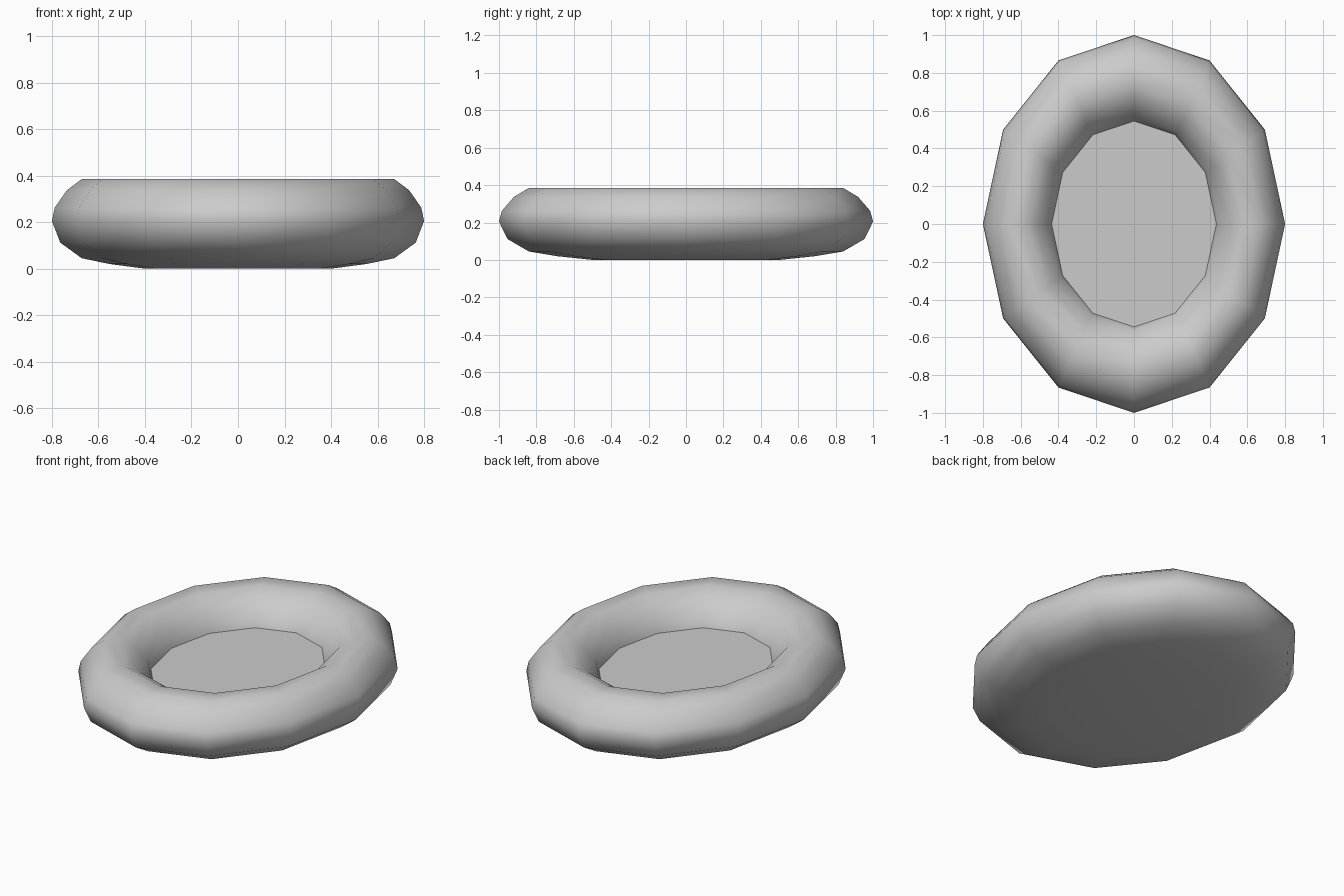
import bpy, bmesh, math

if "Cube" in bpy.data.objects:
    bpy.data.objects.remove(bpy.data.objects["Cube"])

SIDES = 12
RX, RY = 0.8, 1.0


def finish(bm, name, smooth):
    bmesh.ops.recalc_face_normals(bm, faces=bm.faces[:])
    me = bpy.data.meshes.new(name)
    bm.to_mesh(me)
    bm.free()
    for p in me.polygons:
        p.use_smooth = smooth
    ob = bpy.data.objects.new(name, me)
    bpy.context.collection.objects.link(ob)
    return ob


def ring(bm, s, z):
    return [bm.verts.new((RX * s * math.cos(2 * math.pi * i / SIDES),
                          RY * s * math.sin(2 * math.pi * i / SIDES), z))
            for i in range(SIDES)]


# padded rim with closed underside: (fraction of outer radius, height)
profile = [(0.50, 0.0), (0.69, 0.02), (0.84, 0.045), (0.955, 0.112),
           (1.0, 0.205), (0.985, 0.262), (0.92, 0.337), (0.84, 0.385),
           (0.725, 0.385), (0.64, 0.337), (0.565, 0.265), (0.545, 0.215)]
bm = bmesh.new()
rings = [ring(bm, s, z) for s, z in profile]
for a, b in zip(rings, rings[1:]):
    for i in range(SIDES):
        j = (i + 1) % SIDES
        bm.faces.new((a[i], a[j], b[j], b[i]))
bm.faces.new(rings[0][::-1])
finish(bm, "padded_rim", True)

# flat inner floor
bm = bmesh.new()
bm.faces.new(ring(bm, 0.545, 0.215))
floor = finish(bm, "inner_floor", False)
if floor.data.polygons[0].normal.z < 0:
    floor.data.flip_normals()
